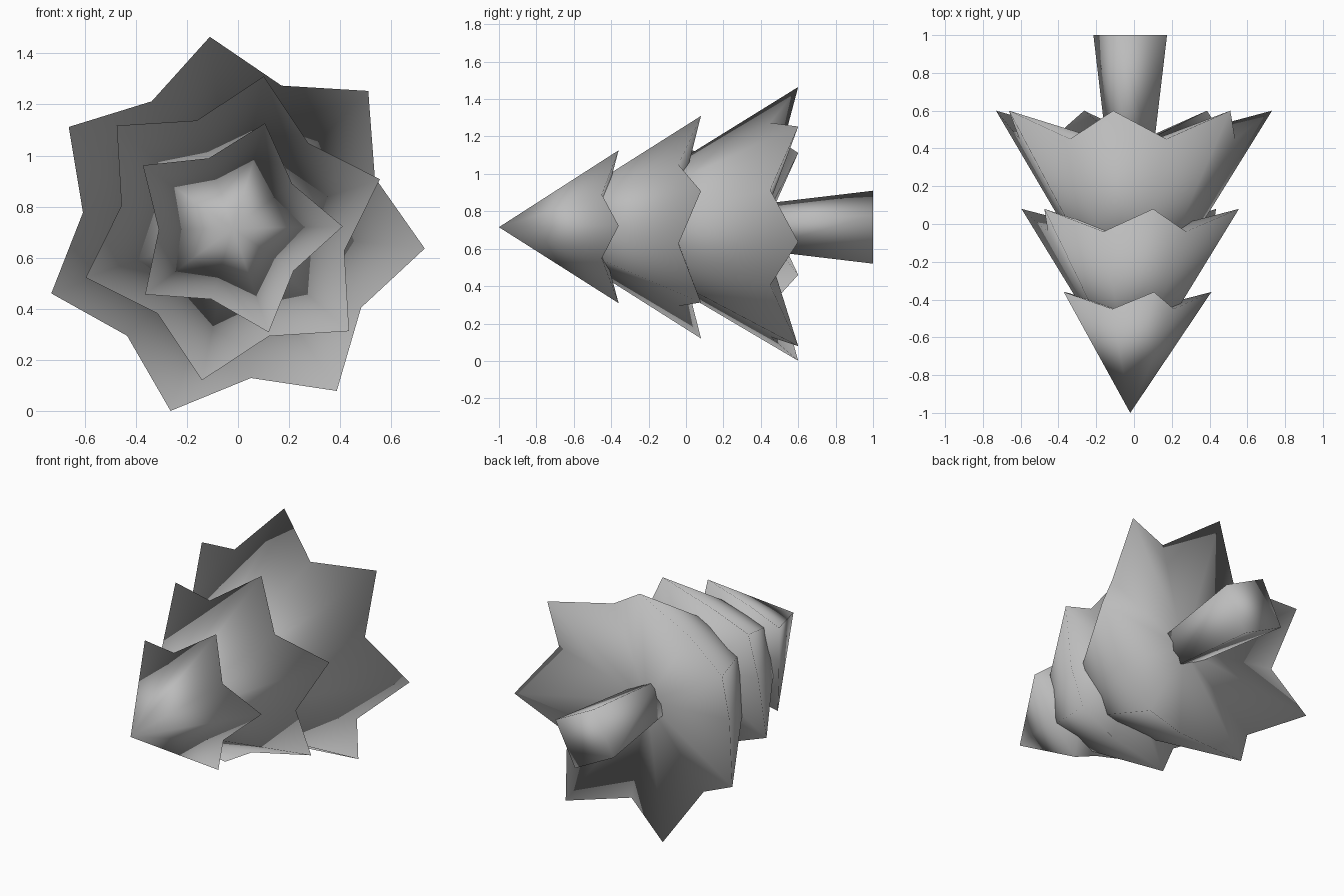
import bpy
import bmesh
from math import cos, sin, radians, pi

cube = bpy.data.objects.get("Cube")
if cube:
    bpy.data.objects.remove(cube)

AXIS_X, AXIS_Z = -0.02, 0.715   # the tree lies along y, its top towards -y

grey = bpy.data.materials.new("plain_grey")
grey.use_nodes = True
colour = (0.5, 0.5, 0.5, 1)
grey.diffuse_color = colour
grey.node_tree.nodes["Principled BSDF"].inputs["Base Color"].default_value = colour


def point(radius, angle, y):
    return (AXIS_X + radius * cos(angle), y, AXIS_Z + radius * sin(angle))


def finish(name, bm):
    bmesh.ops.recalc_face_normals(bm, faces=bm.faces)
    for face in bm.faces:
        face.smooth = True
    mesh = bpy.data.meshes.new(name)
    bm.to_mesh(mesh)
    bm.free()
    mesh.materials.append(grey)
    bpy.context.collection.objects.link(bpy.data.objects.new(name, mesh))


def branch_tier(name, points, turn, apex_y, tip, valley, hollow_y):
    """Star-rimmed cone with a hollowed underside; tip and valley are (radius, y)."""
    bm = bmesh.new()
    apex = bm.verts.new(point(0, 0, apex_y))
    hollow = bm.verts.new(point(0, 0, hollow_y))
    rim = []
    for i in range(points * 2):
        radius, y = valley if i % 2 else tip
        rim.append(bm.verts.new(point(radius, radians(turn) + i * pi / points, y)))
    for a, b in zip(rim, rim[1:] + rim[:1]):
        bm.faces.new((apex, a, b))
        bm.faces.new((hollow, b, a))
    finish(name, bm)


# Three tiers of branches, growing towards the trunk
branch_tier("top_branches", 5, 1, -1.0, (0.43, -0.36), (0.29, -0.45), -0.47)
branch_tier("middle_branches", 6, 18.5, -0.86, (0.607, 0.08), (0.445, -0.04), -0.07)
branch_tier("bottom_branches", 7, -6, -0.61, (0.755, 0.6), (0.59, 0.45), 0.4)

# Four-sided trunk, flaring to its foot
bm = bmesh.new()
rings = [[bm.verts.new(point(r, radians(18) + i * pi / 2, y)) for i in range(4)]
         for r, y in ((0.125, 0.36), (0.205, 1.0))]
for i in range(4):
    j = (i + 1) % 4
    bm.faces.new((rings[0][i], rings[0][j], rings[1][j], rings[1][i]))
for ring in rings:
    bm.faces.new(ring)
finish("trunk", bm)
